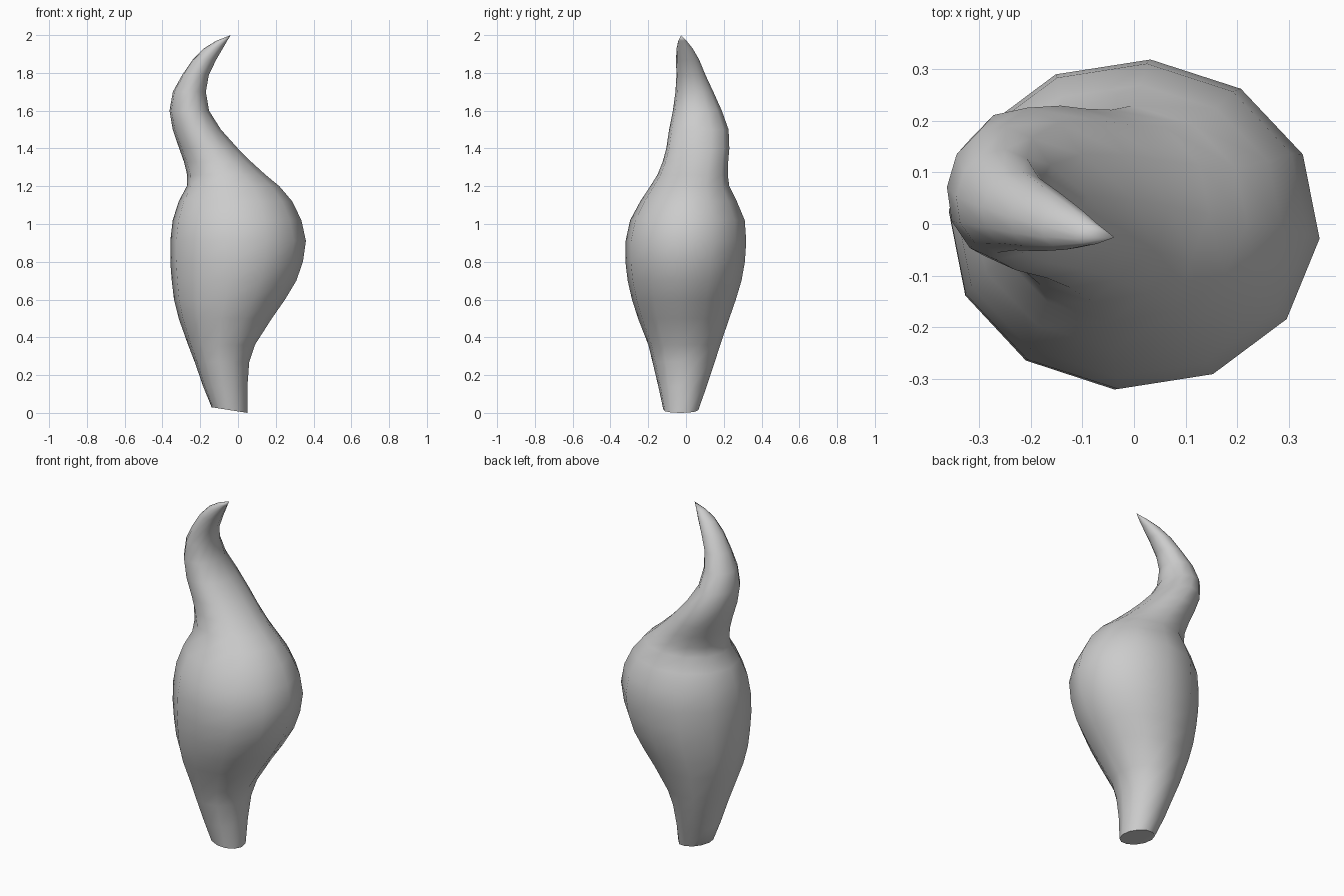
import bpy, bmesh, math

SIDES = 12
PHASE = math.radians(-5)

# horizontal sections: z, left x, right x, front y, back y
SECTIONS = [
    (0.015, -0.14, 0.05, -0.12, 0.065),
    (0.14, -0.185, 0.05, -0.147, 0.11),
    (0.27, -0.23, 0.06, -0.178, 0.153),
    (0.36, -0.265, 0.09, -0.20, 0.182),
    (0.50, -0.315, 0.18, -0.255, 0.23),
    (0.60, -0.34, 0.25, -0.287, 0.265),
    (0.70, -0.352, 0.31, -0.31, 0.295),
    (0.80, -0.36, 0.345, -0.322, 0.313),
    (0.91, -0.36, 0.361, -0.321, 0.32),
    (1.02, -0.347, 0.337, -0.297, 0.312),
    (1.12, -0.315, 0.288, -0.243, 0.27),
    (1.20, -0.272, 0.22, -0.19, 0.23),
    (1.26, -0.27, 0.147, -0.152, 0.222),
    (1.33, -0.287, 0.07, -0.124, 0.224),
    (1.40, -0.312, 0.0, -0.105, 0.23),
    (1.50, -0.346, -0.09, -0.09, 0.226),
    (1.60, -0.363, -0.153, -0.07, 0.19),
    (1.70, -0.345, -0.17, -0.056, 0.145),
    (1.79, -0.295, -0.154, -0.051, 0.103),
    (1.87, -0.24, -0.115, -0.053, 0.07),
    (1.93, -0.18, -0.08, -0.05, 0.035),
    (1.97, -0.115, -0.057, -0.041, 0.003),
]

bm = bmesh.new()
rings = []
for i, (z, x0, x1, y0, y1) in enumerate(SECTIONS):
    tilt = 0.015 if i == 0 else 0.0   # slanted foot
    ring = []
    for k in range(SIDES):
        a = PHASE + 2 * math.pi * k / SIDES
        ring.append(bm.verts.new(((x0 + x1) / 2 + (x1 - x0) / 2 * math.cos(a),
                                  (y0 + y1) / 2 + (y1 - y0) / 2 * math.sin(a),
                                  z - tilt * math.cos(a))))
    rings.append(ring)

# skin between sections
for lo, hi in zip(rings, rings[1:]):
    for k in range(SIDES):
        n = (k + 1) % SIDES
        bm.faces.new((lo[k], lo[n], hi[n], hi[k]))

# flat foot and pointed tip
bm.faces.new(list(reversed(rings[0])))
tip = bm.verts.new((-0.038, -0.026, 2.0))
for k in range(SIDES):
    bm.faces.new((rings[-1][k], rings[-1][(k + 1) % SIDES], tip))
bmesh.ops.recalc_face_normals(bm, faces=bm.faces)

mesh = bpy.data.meshes.new("flame_body")
bm.to_mesh(mesh)
bm.free()
body = bpy.data.objects.new("flame_body", mesh)
bpy.context.collection.objects.link(body)
bpy.context.view_layer.objects.active = body
body.select_set(True)
bpy.ops.object.shade_smooth_by_angle(angle=math.radians(60))
